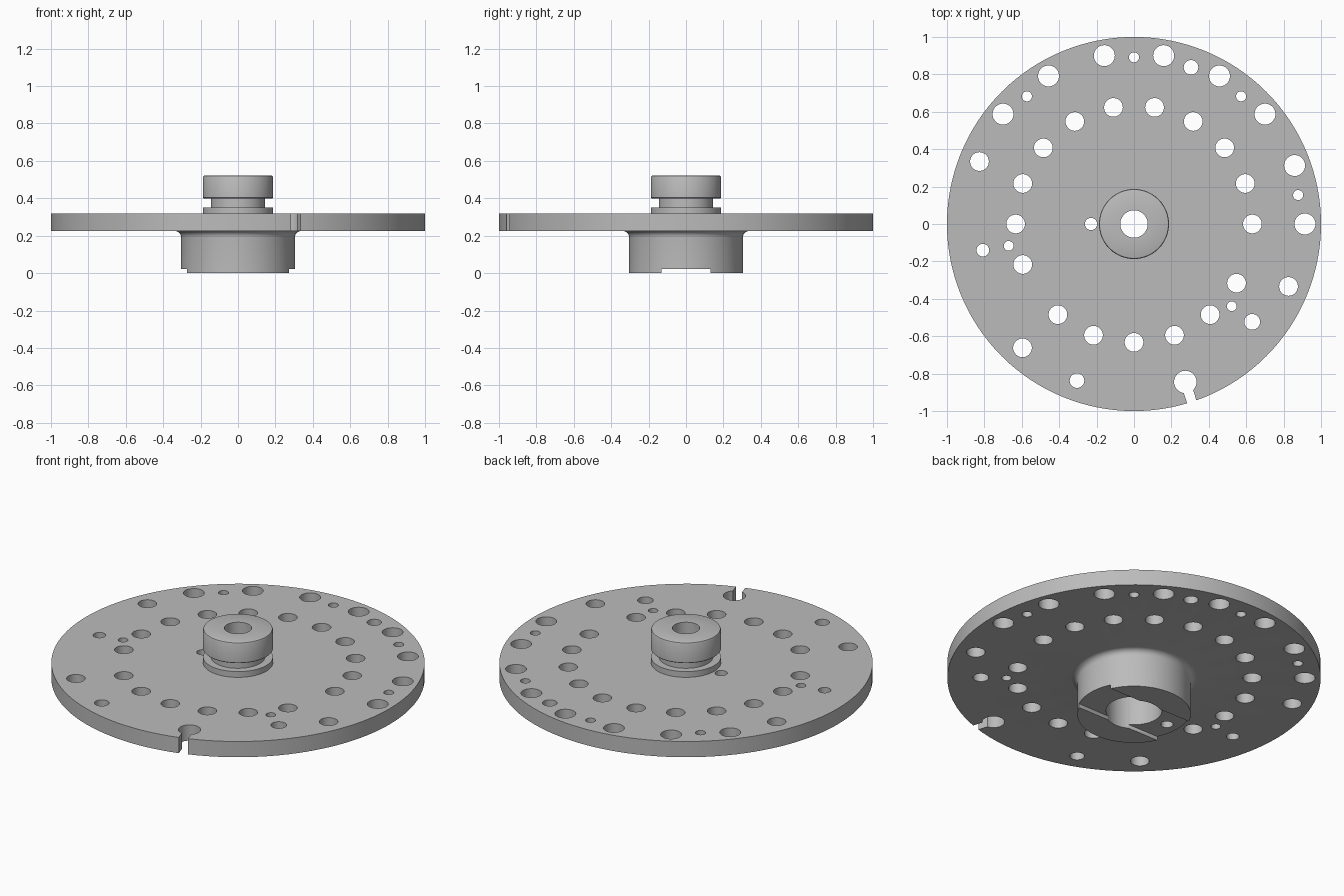
import bpy
import bmesh
from math import radians, cos, sin, pi
from mathutils import Matrix, Vector

cube = bpy.data.objects.get("Cube")
if cube:
    bpy.data.objects.remove(cube, do_unlink=True)

steel = bpy.data.materials.new("machined grey")
steel.use_nodes = True
GREY = (0.5, 0.5, 0.5, 1)
steel.diffuse_color = GREY
steel.node_tree.nodes["Principled BSDF"].inputs["Base Color"].default_value = GREY


def finish(name, bm):
    """Turn a bmesh into a named object."""
    bmesh.ops.recalc_face_normals(bm, faces=bm.faces)
    mesh = bpy.data.meshes.new(name)
    bm.to_mesh(mesh)
    bm.free()
    mesh.materials.append(steel)
    obj = bpy.data.objects.new(name, mesh)
    bpy.context.collection.objects.link(obj)
    return obj


def lathe(name, profile, closed, steps=128):
    """Revolve a radius/height profile about z."""
    bm = bmesh.new()
    verts = [bm.verts.new((r, 0, z)) for r, z in profile]
    pairs = list(zip(verts, verts[1:]))
    if closed:
        pairs.append((verts[-1], verts[0]))
    edges = [bm.edges.new(p) for p in pairs]
    bmesh.ops.spin(bm, geom=verts + edges, cent=(0, 0, 0), axis=(0, 0, 1),
                   angle=2 * pi, steps=steps, use_merge=True)
    bmesh.ops.remove_doubles(bm, verts=bm.verts, dist=1e-5)
    return finish(name, bm)


def box(name, size, matrix):
    bm = bmesh.new()
    bmesh.ops.create_cube(bm, size=1, matrix=matrix @ Matrix.Diagonal((*size, 1)))
    return finish(name, bm)


def activate(obj):
    bpy.ops.object.select_all(action="DESELECT")
    obj.select_set(True)
    bpy.context.view_layer.objects.active = obj


def cut(obj, cutter):
    cutter.hide_render = True
    mod = obj.modifiers.new("cut", "BOOLEAN")
    mod.operation = "DIFFERENCE"
    mod.solver = "EXACT"
    mod.object = cutter
    activate(obj)
    bpy.ops.object.modifier_apply(modifier=mod.name)
    bpy.data.objects.remove(cutter, do_unlink=True)


BOTTOM, TOP = 0.225, 0.318
BORE, COUNTERBORE, BOSS = 0.073, 0.15, 0.304

# Disc with filleted boss underneath and a stepped bore
F = 0.034
fillet = [(BOSS + F - F * cos(a), BOTTOM - F + F * sin(a))
          for a in (radians(15 * i) for i in range(7))]
disc = lathe("drilled_disc", [
    (BORE, TOP), (1, TOP), (1, BOTTOM), *reversed(fillet), (BOSS, 0),
    (COUNTERBORE, 0), (COUNTERBORE, 0.25), (BORE, 0.25)], closed=True)

# Grooved knob on top, rounded at the cap's rim
knob = lathe("grooved_knob", [
    (0.187, TOP), (0.187, 0.352), (0.145, 0.352), (0.145, 0.4),
    (0.183, 0.4), (0.187, 0.404), (0.187, 0.513), (0.184, 0.52), (0.177, 0.523),
    (BORE, 0.523), (BORE, TOP)], closed=False)

# Holes: the regular rings, then the odd ones as x, y, radius
holes = []


def ring(radius, angles, size):
    for a in map(radians, angles):
        holes.append((radius * cos(a), radius * sin(a), size))


ring(0.633, [*range(0, 201, 20), *range(230, 331, 20)], 0.05)
ring(0.914, [0, 20, 40, 60, 80, 100, 120, 140], 0.056)
ring(0.891, [50, 90, 130, 10], 0.027)
ring(0.891, [158, 228, -22], 0.05)
ring(0.891, [70, 250], 0.039)
ring(0.888, [-72], 0.06)
holes += [(-0.808, -0.14, 0.034), (-0.67, -0.117, 0.026), (0.523, -0.44, 0.026),
          (0.632, -0.523, 0.042), (-0.23, 0, 0.033)]

bm = bmesh.new()
for x, y, r in holes:
    bmesh.ops.create_cone(bm, cap_ends=True, segments=40, radius1=r, radius2=r,
                          depth=1, matrix=Matrix.Translation((x, y, 0.2)))
cut(disc, finish("hole_cutter", bm))

# Radial slit opening the notch hole to the rim
cut(disc, box("slit_cutter", (0.16, 0.052, 0.4),
              Matrix.Rotation(radians(-72), 4, "Z")
              @ Matrix.Translation(Vector((0.98, 0, 0.27)))))

# Shallow drive slot across the boss
cut(disc, box("drive_slot_cutter", (0.8, 0.264, 0.05),
              Matrix.Translation((0, 0, -0.002))))

for obj in (disc, knob):
    activate(obj)
    bpy.ops.object.shade_smooth_by_angle(angle=radians(30))
